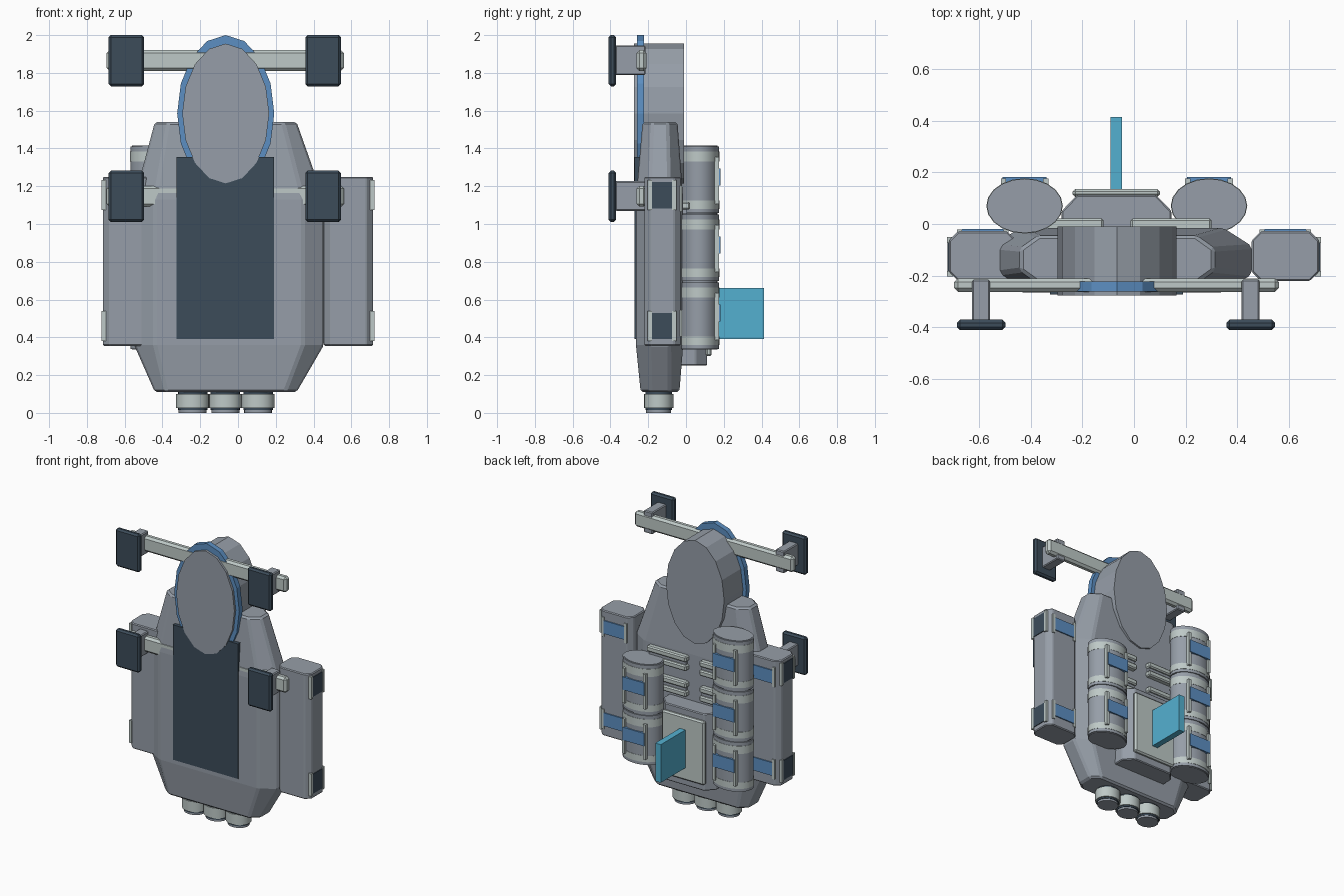
import bpy, bmesh, math
from mathutils import Matrix, Vector

if "Cube" in bpy.data.objects:
    bpy.data.objects.remove(bpy.data.objects["Cube"])

CX = -0.06  # centre line of the pack


def mat(name, r, g, b):
    lin = [((c / 255 + 0.055) / 1.055) ** 2.4 for c in (r, g, b)]
    m = bpy.data.materials.new(name)
    m.diffuse_color = (*lin, 1)
    m.use_nodes = True
    m.node_tree.nodes["Principled BSDF"].inputs["Base Color"].default_value = m.diffuse_color
    return m


GREY = mat("body grey", 150, 158, 168)
LIGHT = mat("pale grey", 190, 201, 199)
DARK = mat("dark slate", 60, 76, 90)
BLUE = mat("steel blue", 92, 143, 194)
CYAN = mat("cyan", 84, 176, 208)


def add(name, bm, material, bevel=0.0):
    bmesh.ops.recalc_face_normals(bm, faces=bm.faces)
    me = bpy.data.meshes.new(name)
    bm.to_mesh(me)
    bm.free()
    me.materials.append(material)
    ob = bpy.data.objects.new(name, me)
    bpy.context.collection.objects.link(ob)
    if bevel:
        b = ob.modifiers.new("edge", 'BEVEL')
        b.width, b.segments, b.limit_method = bevel, 1, 'ANGLE'
    return ob


def box(name, x, y, z, material, bevel=0.0):
    """Box from three (low, high) ranges."""
    bm = bmesh.new()
    bmesh.ops.create_cube(bm, size=1)
    for v in bm.verts:
        v.co = Vector([(a + b) / 2 + (b - a) * c for (a, b), c in zip((x, y, z), v.co)])
    return add(name, bm, material, bevel)


def loft(name, rings, material, bevel=0.0):
    """Skin between matching rings and cap both ends."""
    bm = bmesh.new()
    loops = [[bm.verts.new(p) for p in r] for r in rings]
    n = len(loops[0])
    for a, b in zip(loops, loops[1:]):
        for i in range(n):
            j = (i + 1) % n
            bm.faces.new((a[i], a[j], b[j], b[i]))
    bm.faces.new(loops[0])
    bm.faces.new(loops[-1])
    return add(name, bm, material, bevel)


def octagon(x, y, z, cx, cy):
    (x0, x1), (y0, y1) = x, y
    return [(x0 + cx, y0, z), (x1 - cx, y0, z), (x1, y0 + cy, z), (x1, y1 - cy, z),
            (x1 - cx, y1, z), (x0 + cx, y1, z), (x0, y1 - cy, z), (x0, y0 + cy, z)]


def tube(name, x, y, rx, ry, z0, z1, material, n=20):
    ring = [(x + rx * math.cos(2 * math.pi * i / n), y + ry * math.sin(2 * math.pi * i / n))
            for i in range(n)]
    ob = loft(name, [[(*p, z) for p in ring] for z in (z0, z1)], material)
    for f in ob.data.polygons:
        f.use_smooth = len(f.vertices) == 4
    return ob


def oval(name, rx, rz, y0, y1, material, n=16):
    ring = [(CX - 0.005 + rx * math.sin(2 * math.pi * i / n), 1.585 + rz * math.cos(2 * math.pi * i / n))
            for i in range(n)]
    return loft(name, [[(px, y, pz) for px, pz in ring] for y in (y0, y1)], material)


# main hull: chamfered slab tapering at both ends
ends = (-0.44, 0.31)
mid = (-0.55, 0.455)
loft("hull", [octagon(ends, (-0.24, -0.035), 0.11, 0.06, 0.05),
              octagon(mid, (-0.265, -0.015), 0.36, 0.11, 0.07),
              octagon(mid, (-0.265, -0.015), 1.13, 0.11, 0.07),
              octagon(ends, (-0.23, -0.045), 1.54, 0.07, 0.05)], GREY, 0.012)

# oval top housing with coloured rim, and front panel
oval("top_housing", 0.23, 0.37, -0.276, -0.01, GREY)
oval("housing_rim", 0.257, 0.415, -0.26, -0.222, BLUE)
box("front_panel", (-0.325, 0.19), (-0.272, -0.22), (0.39, 1.355), DARK)

# bottom thrusters
for i in (-1, 0, 1):
    tx = CX - 0.007 + 0.173 * i
    tube("thruster", tx, -0.145, 0.087, 0.078, 0.025, 0.10, LIGHT)
    tube("thruster_ring", tx, -0.145, 0.078, 0.07, 0.014, 0.112, DARK)
    tube("thruster_nozzle", tx, -0.145, 0.074, 0.066, 0.0, 0.02, GREY)

# crossbars with stalks and gripping pads
for zc in (1.865, 1.147):
    box("crossbar", (-0.695, 0.56), (-0.262, -0.21), (zc - 0.055, zc + 0.055), LIGHT, 0.015)
    for s in (-1, 1):
        px = CX - 0.01 + s * 0.521
        box("pad_stalk", (px - 0.035, px + 0.035), (-0.375, -0.215), (zc - 0.077, zc + 0.08), GREY, 0.006)
        box("pad", (px - 0.094, px + 0.094), (-0.41, -0.37), (zc - 0.136, zc + 0.135), DARK, 0.012)

# side boxes with marker plates
for s in (-1, 1):
    def span(a, b):
        return tuple(sorted((s * a, s * b)))
    loft("side_box", [octagon(span(0.455, 0.715), (-0.22, -0.028), z, 0.035, 0.035)
                      for z in (0.355, 1.25)], GREY, 0.006)
    for zc in (0.46, 1.153):
        box("side_plate", span(0.712, 0.72), (-0.185, -0.072), (zc - 0.07, zc + 0.07), DARK)
        for yc in (-0.192, -0.062):
            box("side_plate_clip", span(0.70, 0.722), (yc - 0.011, yc + 0.011),
                (zc - 0.08, zc + 0.08), LIGHT)
        zb = 0.475 if zc < 1 else 1.135
        box("back_plate", span(0.505, 0.665), (-0.03, -0.02), (zb - 0.047, zb + 0.047), BLUE)
        for xc in (0.495, 0.675):
            box("back_plate_clip", span(xc - 0.01, xc + 0.01), (-0.04, -0.022),
                (zb - 0.07, zb + 0.07), LIGHT)

# oval tanks made of stacked segments
TY = 0.07
for tx, count in ((-0.423, 3), (0.29, 2)):
    for k in range(count):
        z0 = 0.335 + 0.36 * k
        tube("tank_segment", tx, TY, 0.146, 0.105, z0 + 0.004, z0 + 0.356, GREY)
        tube("tank_joint", tx, TY, 0.138, 0.098, z0, z0 + 0.36, GREY)
        for b0, b1 in ((0.025, 0.07), (0.275, 0.33)):
            tube("tank_band", tx, TY, 0.148, 0.107, z0 + b0, z0 + b1, LIGHT)
        for s in (-1, 1):
            bx = tx + s * 0.082
            box("tank_bracket", (bx - 0.01, bx + 0.01), (0.14, 0.176), (z0 + 0.05, z0 + 0.3), LIGHT)
        box("tank_marker", (tx - 0.085, tx + 0.085), (0.15, 0.182), (z0 + 0.148, z0 + 0.24), BLUE)

# rear pack with cover plate and fin
wide, narrow = (-0.28, 0.145), (-0.22, 0.085)
loft("rear_pack", [[(wide[0], -0.03, z), (wide[1], -0.03, z), (wide[1], 0.05, z),
                    (narrow[1], 0.112, z), (narrow[0], 0.112, z), (wide[0], 0.05, z)]
                   for z in (0.25, 0.80)], GREY, 0.006)
box("rear_cover", (-0.237, 0.10), (0.105, 0.136), (0.30, 0.755), LIGHT, 0.01)
box("rear_fin", (-0.09, -0.046), (0.13, 0.413), (0.39, 0.662), CYAN)

# paired vent slats on the back
for s in (-1, 1):
    vx = sorted((CX - 0.005 + s * 0.052, CX - 0.005 + s * 0.365))
    for zv in (0.88, 1.065):
        box("vent_base", (vx[0] + 0.01, vx[1] - 0.01), (-0.03, 0.005), (zv - 0.045, zv + 0.045), GREY)
        for d in (-0.032, 0.032):
            box("vent_slat", vx, (-0.03, 0.022), (zv + d - 0.02, zv + d + 0.02), LIGHT, 0.008)
